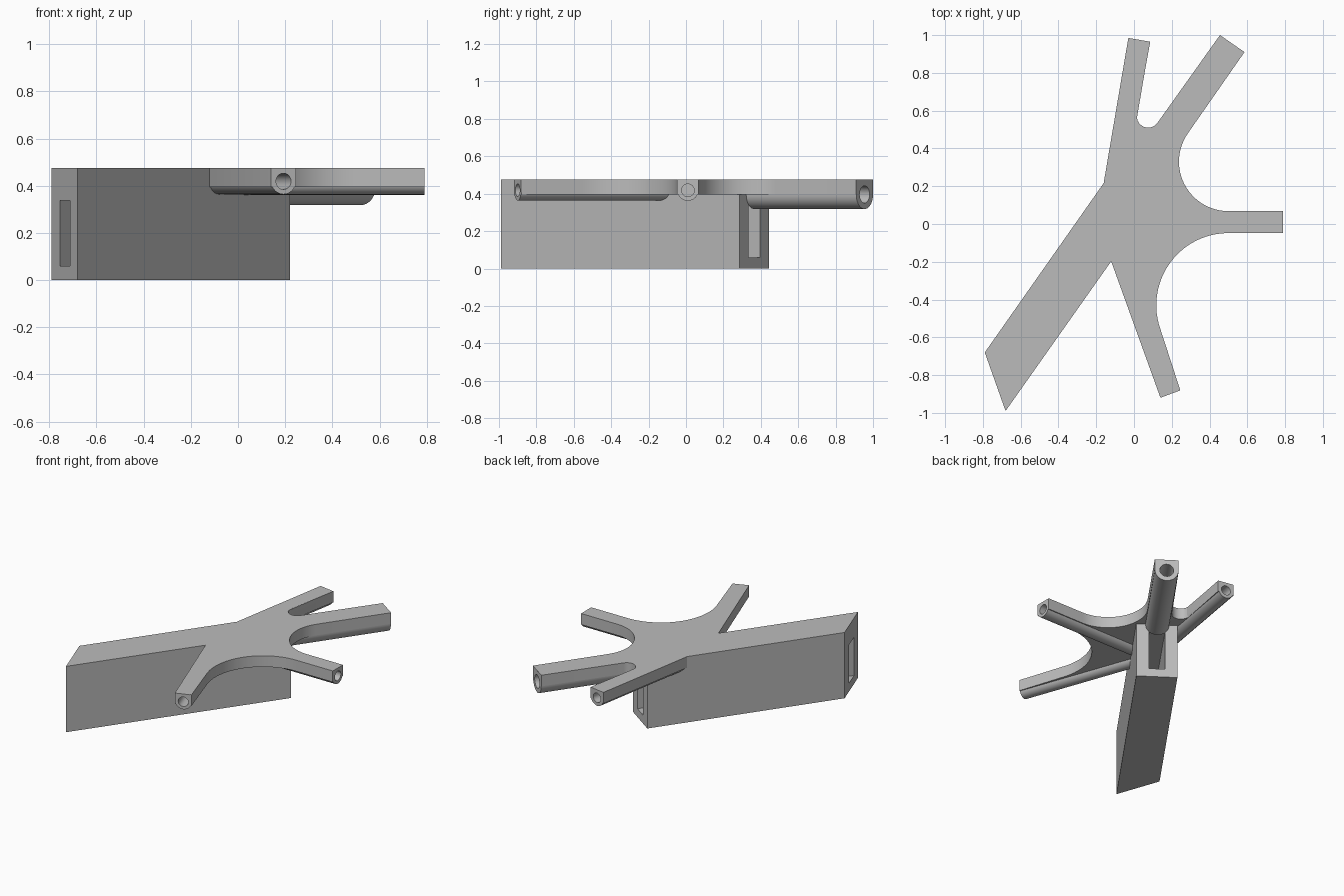
import bpy, bmesh
from math import radians, cos, sin, pi
from mathutils import Vector, Matrix

cube = bpy.data.objects.get("Cube")
if cube:
    bpy.data.objects.remove(cube, do_unlink=True)

TOP = 0.475
grey = bpy.data.materials.new("plain grey")
grey.use_nodes = True
colour = (0.5, 0.5, 0.5, 1)
grey.diffuse_color = colour
grey.node_tree.nodes["Principled BSDF"].inputs["Base Color"].default_value = colour


def prism(name, outline, depth, matrix=None):
    """Extrude a 2D outline along local z by depth."""
    bm = bmesh.new()
    face = bm.faces.new([bm.verts.new((x, y, 0)) for x, y in outline])
    moved = bmesh.ops.extrude_face_region(bm, geom=[face])["geom"]
    verts = [v for v in moved if isinstance(v, bmesh.types.BMVert)]
    bmesh.ops.translate(bm, verts=verts, vec=(0, 0, depth))
    if matrix:
        bm.transform(matrix)
    bmesh.ops.recalc_face_normals(bm, faces=bm.faces)
    mesh = bpy.data.meshes.new(name)
    bm.to_mesh(mesh)
    bm.free()
    mesh.materials.append(grey)
    obj = bpy.data.objects.new(name, mesh)
    bpy.context.collection.objects.link(obj)
    return obj


def arc(cx, cy, r, start, end, steps):
    angles = [radians(start + (end - start) * i / steps) for i in range(steps + 1)]
    return [(cx + r * cos(a), cy + r * sin(a)) for a in angles]


def along(origin, direction):
    """Frame with local z along a level direction and local y up."""
    d = Vector((*direction, 0)).normalized()
    up = Vector((0, 0, 1))
    side = up.cross(d)
    m = Matrix((side, up, d)).transposed().to_4x4()
    m.translation = origin
    return m


def cut(obj, cutters):
    for c in cutters:
        c.hide_render = True
        mod = obj.modifiers.new("cut", "BOOLEAN")
        mod.operation = "DIFFERENCE"
        mod.solver = "EXACT"
        mod.object = c
    bpy.context.view_layer.update()
    deps = bpy.context.evaluated_depsgraph_get()
    mesh = bpy.data.meshes.new_from_object(obj.evaluated_get(deps))
    obj.modifiers.clear()
    obj.data = mesh


def circle(r, steps=32):
    return arc(0, 0, r, 0, 360, steps)[:-1]


# Main block, with its slanted near end
axis = Vector((0.574, 0.819)).normalized()
across = Vector((axis.y, -axis.x))
far = Vector((0.11, 0.365))
half = 0.136
block = prism("main_block", [(-0.79, -0.68), (-0.68, -0.99),
                             far + across * half, far - across * half], TOP)

# Lengthwise slot and cross pin holes
w, low, high = 0.053, 0.06, 0.337
slot = prism("slot_cutter", [(-w, low), (w, low), (w, high), (-w, high)], 2,
             along((*(far + axis * 0.1), 0), -axis))
pins = []
for i in range(3):
    p = Vector((-0.61, -0.9)) + axis * 0.116 * i + across * 0.1
    pins.append(prism("pin_cutter", circle(0.018, 20), 0.6, along((*p, 0.2), -across)))
cut(block, [slot] + pins)

# Flat branching plate with rounded webs between the arms
outline = [(-0.12, -0.20), (-0.16, 0.22), (-0.03, 0.985), (0.086, 0.965)]
outline += arc(0.075, 0.57, 0.06, 170, 325, 14)
outline += [(0.455, 1.0), (0.585, 0.91)]
outline += arc(0.5, 0.33, 0.262, 145, 270, 24)
outline += [(0.79, 0.068), (0.79, -0.048)]
outline += arc(0.5, -0.43, 0.382, 90, 200, 24)
outline += [(0.245, -0.88), (0.14, -0.92)]
plate = prism("branching_plate", outline, TOP - 0.395, Matrix.Translation((0, 0, 0.395)))

# Arms: flat on top, half round below, bored from the tip
# name, tip centre, outward direction, length, half width, bore radius
specs = [
    ("side_arm", (0.79, 0.01), (1, 0), 0.82, 0.057, 0.034),
    ("front_arm", (0.193, -0.9), (0.34, -0.94), 0.88, 0.056, 0.034),
    ("back_arm", (0.028, 0.975), (0.168, 0.986), 0.78, 0.058, 0.034),
    ("wide_back_arm", (0.52, 0.955), axis, 0.72, 0.079, 0.046),
]
bores = []
for name, tip, out, length, r, bore_r in specs:
    d = Vector(out).normalized()
    tip = Vector(tip)
    z = TOP - r if r < 0.07 else 0.396
    cap = TOP - 0.0005 - z
    side = r - 0.001
    profile = [(side, cap), (-side, cap)] + arc(0, 0, side, 180, 360, 24)
    arm = prism(name, profile, length, along((*tip, z), -d))
    bore = prism("bore_cutter", circle(bore_r), length - 0.08,
                 along((*(tip + d * 0.05), z), -d))
    cut(arm, [bore])
    bores.append(bore)
cut(plate, bores)

# Remove the cutters and shade the parts
for c in [slot] + pins + bores:
    bpy.data.objects.remove(c, do_unlink=True)
bpy.ops.object.select_all(action="DESELECT")
for obj in bpy.context.collection.objects:
    if obj.type == "MESH":
        obj.select_set(True)
        bpy.context.view_layer.objects.active = obj
bpy.ops.object.shade_smooth_by_angle(angle=radians(30))
